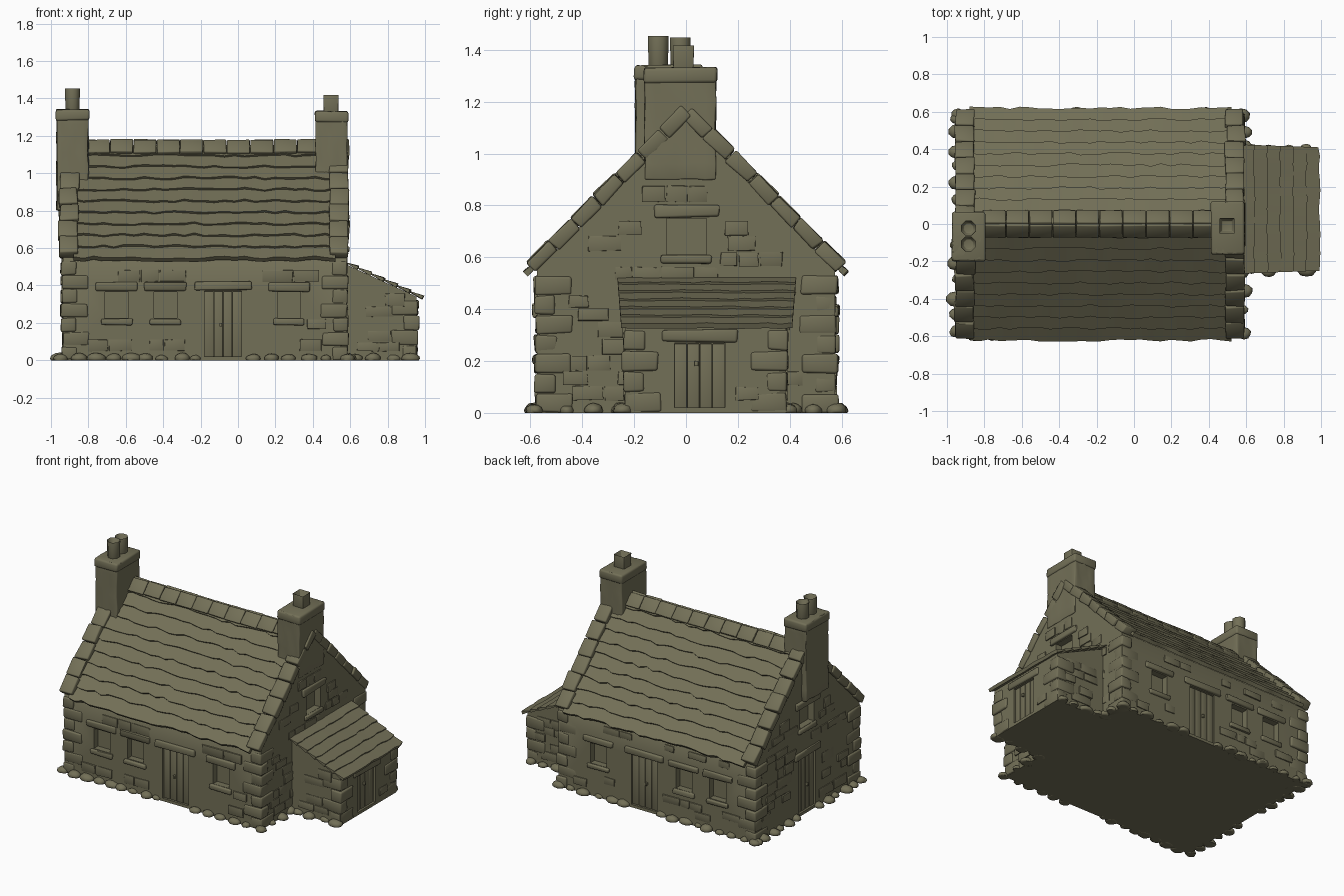
import bpy, bmesh, random
from math import radians, sqrt
from mathutils import Vector, Matrix

random.seed(7)
cube = bpy.data.objects.get("Cube")
if cube:
    bpy.data.objects.remove(cube, do_unlink=True)

stone = bpy.data.materials.new("olive_stone")
stone.use_nodes = True
COLOR = (0.17, 0.16, 0.095, 1)
stone.diffuse_color = COLOR
stone.node_tree.nodes["Principled BSDF"].inputs["Base Color"].default_value = COLOR
jit = lambda a: random.uniform(-a, a)


def finish(name, bm, bevel=0.0):
    bmesh.ops.recalc_face_normals(bm, faces=bm.faces)
    if bevel:
        edges = [e for e in bm.edges if e.calc_face_angle(0) > radians(50)]
        bmesh.ops.bevel(bm, geom=edges, offset=bevel, segments=2, profile=0.5,
                        affect='EDGES', clamp_overlap=True)
    mesh = bpy.data.meshes.new(name)
    bm.to_mesh(mesh)
    bm.free()
    mesh.materials.append(stone)
    ob = bpy.data.objects.new(name, mesh)
    bpy.context.collection.objects.link(ob)
    smooth(ob)
    return ob


def smooth(ob):
    bpy.ops.object.select_all(action='DESELECT')
    ob.select_set(True)
    bpy.context.view_layer.objects.active = ob
    bpy.ops.object.shade_smooth_by_angle(angle=radians(50))


def box(bm, center, size, rough=0.0, tilt=0.0, cuts=0):
    m = Matrix.Translation(center) @ Matrix.Rotation(tilt, 4, 'X') @ Matrix.Diagonal((*size, 1))
    verts = bmesh.ops.create_cube(bm, size=1, matrix=m)["verts"]
    if cuts:
        edges = list({e for v in verts for e in v.link_edges})
        bmesh.ops.subdivide_edges(bm, edges=edges, cuts=cuts, use_grid_fill=True)
        verts = bm.verts
    for v in verts:
        v.co += Vector((jit(rough), jit(rough), jit(rough)))


def slab(bm, axis, plane, u0, u1, z0, z1, depth, rough=0.0):
    """Box lying on a wall plane facing x or y, half sunk into it."""
    u, z = (u0 + u1) / 2, (z0 + z1) / 2
    if axis == 'y':
        box(bm, (u, plane, z), (u1 - u0, depth, z1 - z0), rough)
    else:
        box(bm, (plane, u, z), (depth, u1 - u0, z1 - z0), rough)


def prism(name, profile, vec):
    bm = bmesh.new()
    face = bm.faces.new([bm.verts.new(p) for p in profile])
    new = bmesh.ops.extrude_face_region(bm, geom=[face])["geom"]
    bmesh.ops.translate(bm, vec=vec, verts=[g for g in new if isinstance(g, bmesh.types.BMVert)])
    return finish(name, bm)


# Wall planes
FRONT, BACK, LOW_X, HIGH_X, LEAN = -0.575, 0.575, -0.935, 0.58, 0.955

# Openings: axis, plane, u range, z range, is door
openings = []
for plane in (FRONT, BACK):
    for u in (-0.71, -0.45, 0.21):
        openings.append(('y', plane, u, u + 0.125, 0.225, 0.365, False))
    openings.append(('y', plane, -0.18, 0.02, 0.02, 0.37, True))
for plane in (LOW_X, HIGH_X):
    openings.append(('x', plane, -0.075, 0.08, 0.61, 0.75, False))
openings.append(('x', LOW_X, -0.09, 0.09, 0.02, 0.4, True))
openings.append(('x', LEAN, -0.045, 0.15, 0.02, 0.27, True))


def cut(ob, holes):
    bm = bmesh.new()
    for axis, plane, u0, u1, z0, z1, door in holes:
        slab(bm, axis, plane, u0, u1, z0, z1, 0.06 if door else 0.09)
    cutter = finish("opening_cutter", bm)
    cutter.hide_render = True
    mod = ob.modifiers.new("openings", 'BOOLEAN')
    mod.object, mod.operation, mod.solver = cutter, 'DIFFERENCE', 'EXACT'
    bpy.context.view_layer.objects.active = ob
    bpy.ops.object.modifier_apply(modifier=mod.name)
    bpy.data.objects.remove(cutter, do_unlink=True)
    smooth(ob)


# House body and lean-to body
house = prism("house_walls", [(LOW_X, y, z) for y, z in
              ((FRONT, 0), (BACK, 0), (BACK, 0.55), (0, 1.13), (FRONT, 0.55))],
              (HIGH_X - LOW_X, 0, 0))
cut(house, [o for o in openings if o[1] != LEAN])
lean = prism("lean_to_walls", [(x, -0.235, z) for x, z in
             ((0.56, 0), (LEAN, 0), (LEAN, 0.34), (0.56, 0.52))], (0, 0.62, 0))
cut(lean, [o for o in openings if o[1] == LEAN])

# Doors, lintels and sills
planks, trim = bmesh.new(), bmesh.new()
for axis, plane, u0, u1, z0, z1, door in openings:
    out = 1 if plane > 0 else -1
    slab(trim, axis, plane, u0 - 0.05, u1 + 0.05, z1 + 0.005, z1 + 0.05, 0.03, 0.005)
    if door:
        w = (u1 - u0) / 4
        for i in range(4):
            slab(planks, axis, plane - out * 0.025, u0 + i * w + 0.001, u0 + (i + 1) * w - 0.001,
                 z0, z1 - 0.003, 0.024 + jit(0.004))
        slab(planks, axis, plane - out * 0.01, u0 + w * 1.6, u0 + w * 1.9, 0.18, 0.2, 0.024)
    else:
        slab(trim, axis, plane, u0 - 0.02, u1 + 0.02, z0 - 0.035, z0 - 0.002, 0.03, 0.004)
finish("doors", planks, 0.002)
finish("lintels_and_sills", trim, 0.008)

# Slightly raised wall stones, clear of the openings
stones = bmesh.new()


def lay_stones(axis, plane, start, end, top, limit=lambda z: 9):
    z = 0.05
    while z < top:
        h, u = random.uniform(0.05, 0.075), start + random.uniform(0, 0.1)
        while u < end - 0.08:
            w = random.uniform(0.07, 0.17)
            u1 = min(u + w, end)
            blocked = any(o[0] == axis and o[1] == plane and u1 > o[2] - 0.03 and u < o[3] + 0.03
                          and z + h > o[4] - 0.04 and z < o[5] + 0.055 for o in openings)
            if not blocked and max(-u, u1) < limit(z + h) and random.random() < 0.5:
                slab(stones, axis, plane, u, u1 - 0.008, z, z + h - 0.006, random.uniform(0.006, 0.018), 0.003)
            u = u1
        z += h


for plane in (FRONT, BACK):
    lay_stones('y', plane, LOW_X + 0.1, HIGH_X - 0.1, 0.47)
for plane in (LOW_X, HIGH_X):
    lay_stones('x', plane, -0.5, 0.5, 0.95, lambda z: 1.08 - z)
lay_stones('x', LEAN, -0.17, 0.33, 0.25)
for plane in (-0.235, 0.385):
    lay_stones('y', plane, 0.6, 0.9, 0.3)
finish("wall_stones", stones, 0.004)

# Corner stones in alternating lengths
quoins = bmesh.new()


def corner(x, y, top):
    sx, sy = (1 if x > 0 else -1), (1 if y > 0.1 else -1)
    n = round(top / 0.075)
    for i in range(n):
        a, b = (0.14, 0.08) if i % 2 else (0.08, 0.14)
        p = 0.008 + jit(0.006)
        h = top / n
        box(quoins, (x + sx * (p - a / 2), y + sy * (p - b / 2), (i + 0.5) * h),
            (a, b, h - 0.004), 0.004)


for y in (FRONT, BACK):
    for x in (LOW_X, HIGH_X):
        corner(x, y, 0.53)
for y in (-0.235, 0.385):
    corner(LEAN, y, 0.32)
finish("corner_stones", quoins, 0.009)


# Slate courses with wavy lower edges
def slates(name, top_a, top_b, low_a, low_b, rows, cols, thick):
    ta, tb, la, lb = map(Vector, (top_a, top_b, low_a, low_b))
    n = (tb - ta).cross(la - ta).normalized()
    n = n if n.z > 0 else -n
    bm = bmesh.new()
    for r in range(rows):
        lines = ([], [], [])
        for c in range(cols + 1):
            u = c / cols
            at = lambda t: ta.lerp(tb, u).lerp(la.lerp(lb, u), t)
            low = (r + 1) / rows + jit(0.012)
            rise = thick + jit(0.002)
            lines[0].append(bm.verts.new(at(max(0, (r - 0.3) / rows))))
            lines[1].append(bm.verts.new(at(low) + n * rise))
            lines[2].append(bm.verts.new(at(low) - n * 0.01))
        for c in range(cols):
            for p, q in ((0, 1), (1, 2), (2, 0)):
                bm.faces.new((lines[p][c], lines[p][c + 1], lines[q][c + 1], lines[q][c]))
        for c in (0, cols):
            bm.faces.new([line[c] for line in lines])
    finish(name, bm)


for side, label in ((-1, "front"), (1, "back")):
    slates(label + "_roof_slates", (-0.88, 0, 1.15), (0.52, 0, 1.15),
           (-0.88, side * 0.61, 0.54), (0.52, side * 0.61, 0.54), 10, 26, 0.016)
slates("lean_to_slates", (0.57, -0.265, 0.525), (0.57, 0.425, 0.525),
       (0.99, -0.25, 0.335), (0.985, 0.41, 0.335), 6, 14, 0.012)

# Ridge tiles
ridge = bmesh.new()
for i in range(10):
    for s in (-1, 1):
        box(ridge, (-0.81 + (i + 0.5) * 0.125, s * 0.033, 1.14 + jit(0.003)),
            (0.121, 0.093, 0.026), 0.002, -s * radians(45))
finish("ridge_tiles", ridge, 0.005)

# Gable coping slabs down both slopes
coping = bmesh.new()
for x in (-0.905, 0.54):
    for s in (-1, 1):
        for i in range(7):
            t = (i + 0.5) / 7
            box(coping, (x + jit(0.006), s * (0.6 * t - 0.002), 1.165 - 0.605 * t + jit(0.005)),
                (0.1, 0.6 * sqrt(2) / 7 - 0.004, 0.055), 0.005, -s * radians(45))
finish("gable_coping", coping, 0.008)


# Chimney stacks with caps
def chimney(name, x, y, wx, wy, low, top):
    bm = bmesh.new()
    box(bm, (x, y, (low + top) / 2), (wx - 0.012, wy - 0.012, top - low), 0.004, 0, 6)
    box_cap = bmesh.new()
    box(box_cap, (x, y, top - 0.028), (wx, wy, 0.06), 0.003)
    finish(name + "_stack", bm, 0.005)
    finish(name + "_cap", box_cap, 0.012)


chimney("right_chimney", -0.885, -0.068, 0.18, 0.265, 0.8, 1.34)
chimney("left_chimney", 0.5, -0.022, 0.18, 0.285, 0.9, 1.33)


# Hollow chimney pots
def pot(name, x, y, low, top, radius, sides):
    bm = bmesh.new()
    m = Matrix.Translation((x, y, (low + top) / 2)) @ Matrix.Rotation(radians(180 / sides), 4, 'Z')
    bmesh.ops.create_cone(bm, cap_ends=True, segments=sides, radius1=radius * 0.94,
                          radius2=radius, depth=top - low, matrix=m)
    lid = max(bm.faces, key=lambda f: f.calc_center_median().z)
    bmesh.ops.inset_region(bm, faces=[lid], thickness=radius * 0.35)
    bmesh.ops.translate(bm, vec=(0, 0, -0.04), verts=lid.verts)
    finish(name, bm, 0.004)


pot("chimney_pot_front", -0.885, -0.107, 1.32, 1.455, 0.043, 8)
pot("chimney_pot_back", -0.885, -0.022, 1.32, 1.45, 0.043, 8)
pot("chimney_pot_square", 0.497, -0.01, 1.31, 1.42, 0.058, 4)

# Rubble around the foot of the walls
rubble = bmesh.new()


def rocks(a, b):
    a, b = Vector(a), Vector(b)
    count = int((b - a).length / 0.085)
    for i in range(count + 1):
        p = a.lerp(b, i / count) + Vector((jit(0.012), jit(0.012), 0.008))
        r = random.uniform(0.025, 0.042)
        m = Matrix.Translation(p) @ Matrix.Diagonal((r * random.uniform(1, 1.4), r, r * 0.8, 1))
        for v in bmesh.ops.create_icosphere(rubble, subdivisions=2, radius=1, matrix=m)["verts"]:
            v.co += Vector((jit(0.002), jit(0.002), jit(0.002)))
            v.co.z = max(v.co.z, 0)


for y in (FRONT - 0.005, BACK + 0.005):
    rocks((LOW_X, y, 0), (-0.22, y, 0))
    rocks((0.07, y, 0), (HIGH_X, y, 0))
rocks((LOW_X - 0.01, FRONT, 0), (LOW_X - 0.01, -0.12, 0))
rocks((LOW_X - 0.01, 0.12, 0), (LOW_X - 0.01, BACK, 0))
rocks((HIGH_X, FRONT, 0), (HIGH_X, -0.25, 0))
rocks((HIGH_X, 0.4, 0), (HIGH_X, BACK, 0))
for y in (-0.235, 0.385):
    rocks((0.62, y, 0), (0.93, y, 0))
finish("foot_rubble", rubble)
